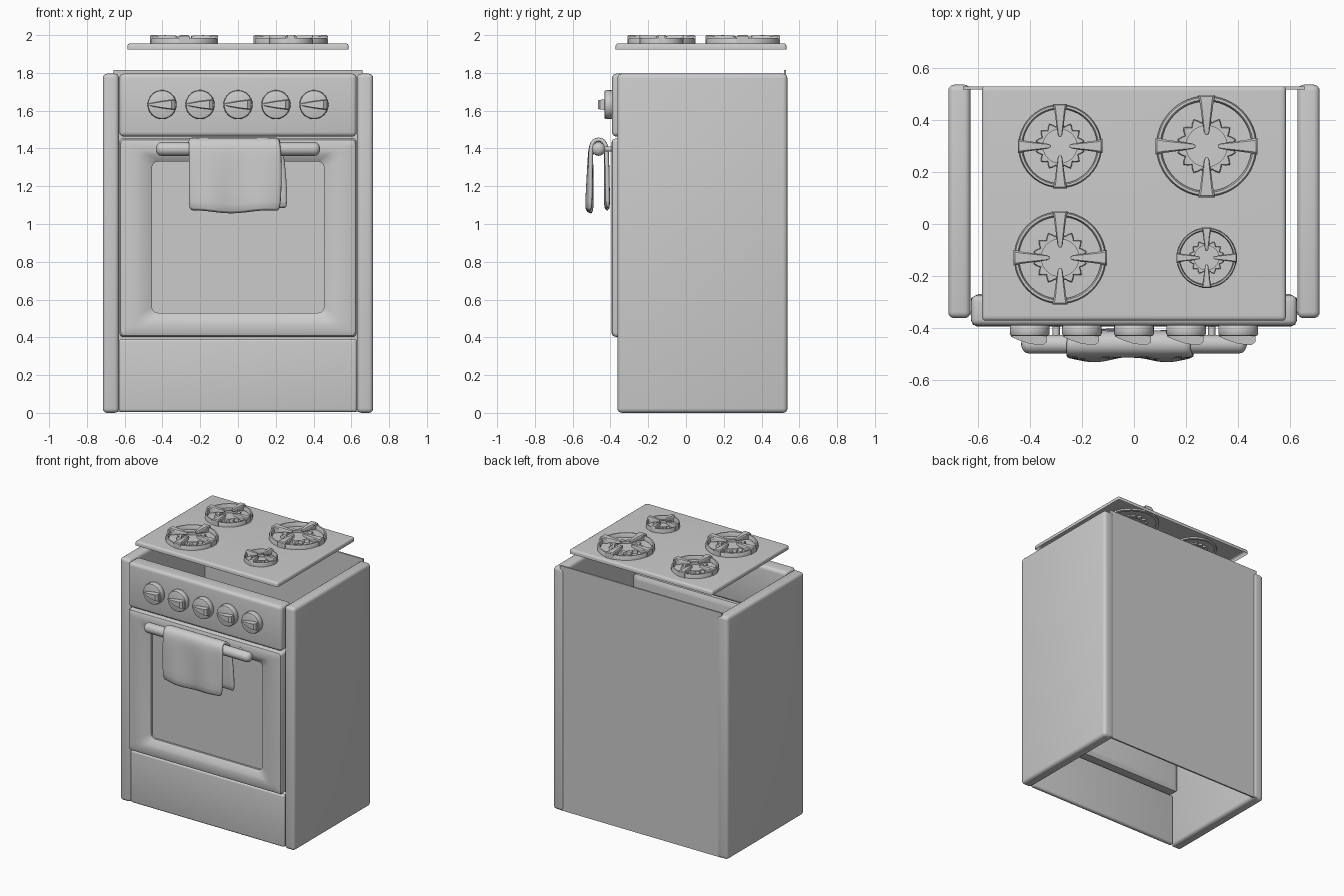
import bpy, bmesh
from math import sin, cos, pi
from mathutils import Vector

if "Cube" in bpy.data.objects:
    bpy.data.objects.remove(bpy.data.objects["Cube"])


def finish(name, bm, angle=35):
    bmesh.ops.recalc_face_normals(bm, faces=bm.faces)
    me = bpy.data.meshes.new(name)
    bm.to_mesh(me)
    bm.free()
    ob = bpy.data.objects.new(name, me)
    bpy.context.collection.objects.link(ob)
    bpy.ops.object.select_all(action='DESELECT')
    ob.select_set(True)
    bpy.context.view_layer.objects.active = ob
    bpy.ops.object.shade_smooth_by_angle(angle=angle * pi / 180)
    return ob


def box(name, x0, x1, y0, y1, z0, z1, bevel=0.02, segs=4):
    bm = bmesh.new()
    bmesh.ops.create_cube(bm, size=1)
    for v in bm.verts:
        v.co = Vector(((x0 + x1) / 2 + v.co.x * (x1 - x0),
                       (y0 + y1) / 2 + v.co.y * (y1 - y0),
                       (z0 + z1) / 2 + v.co.z * (z1 - z0)))
    if bevel:
        bmesh.ops.bevel(bm, geom=bm.edges[:], offset=bevel, segments=segs,
                        profile=0.5, affect='EDGES')
    return finish(name, bm)


def loft(name, loops, start=True, end=True, wrap=False, angle=35):
    """Skin a list of equal-length point loops."""
    bm = bmesh.new()
    rows = [[bm.verts.new(p) for p in lp] for lp in loops]
    pairs = list(zip(rows, rows[1:])) + ([(rows[-1], rows[0])] if wrap else [])
    n = len(rows[0])
    for a, b in pairs:
        for i in range(n):
            j = (i + 1) % n
            bm.faces.new((a[i], a[j], b[j], b[i]))
    if start and not wrap:
        bm.faces.new(rows[0])
    if end and not wrap:
        bm.faces.new(rows[-1])
    return finish(name, bm, angle)


def circle(r, n=32):
    return [(r * cos(2 * pi * i / n), r * sin(2 * pi * i / n)) for i in range(n)]


def rrect(u0, u1, v0, v1, r, k=5):
    pts = []
    for q, (cu, cv) in enumerate([(u1 - r, v1 - r), (u0 + r, v1 - r),
                                  (u0 + r, v0 + r), (u1 - r, v0 + r)]):
        for i in range(k + 1):
            a = pi / 2 * (q + i / k)
            pts.append((cu + r * cos(a), cv + r * sin(a)))
    return pts


# Carcass: side panels, thin back, open top and bottom
for s, side in ((-1, "left"), (1, "right")):
    xa, xb = sorted((s * 0.63, s * 0.716))
    box(f"{side}_side_panel", xa, xb, -0.363, 0.537, 0, 1.796, 0.024)
box("back_panel", -0.66, 0.66, 0.518, 0.53, 0.004, 1.814, 0)

# Front: drawer, control panel
box("drawer_front", -0.63, 0.63, -0.362, -0.325, 0.005, 0.392, 0.015)
box("control_panel", -0.628, 0.628, -0.392, -0.275, 1.463, 1.796, 0.024)

# Oven door with sloped window recess: (half width, z0, z1, corner radius, y)
door = [(0.60, 0.43, 1.425, 0.01, -0.27), (0.628, 0.402, 1.453, 0.02, -0.285),
        (0.628, 0.402, 1.453, 0.02, -0.372), (0.621, 0.409, 1.446, 0.02, -0.388),
        (0.605, 0.425, 1.43, 0.02, -0.395), (0.535, 0.47, 1.385, 0.04, -0.395),
        (0.51, 0.488, 1.368, 0.04, -0.391), (0.465, 0.521, 1.339, 0.035, -0.372),
        (0.455, 0.53, 1.33, 0.03, -0.366), (0.455, 0.53, 1.33, 0.03, -0.352)]
loft("oven_door", [[(u, y, v) for u, v in rrect(-w, w, z0, z1, r)]
                   for w, z0, z1, r, y in door])

# Control knobs: turned body plus wedge-shaped grip
for i in range(5):
    kx, kz = -0.402 + 0.201 * i, 1.632
    body = [(0.068, -0.38), (0.076, -0.392), (0.077, -0.422), (0.073, -0.43), (0.068, -0.432)]
    loft(f"knob_{i + 1}", [[(kx + u, y, kz + v) for u, v in circle(r)] for r, y in body])
    grip = [(-0.073, 0.003, -0.434), (-0.045, 0.008, -0.447), (0.0, 0.016, -0.462),
            (0.05, 0.022, -0.467), (0.066, 0.025, -0.455)]
    loft(f"knob_grip_{i + 1}",
         [[(kx + u, -0.425, kz - h - 0.004), (kx + u, -0.425, kz + h + 0.004),
           (kx + u, y, kz + h), (kx + u, y, kz - h)] for u, h, y in grip])

# Door handle: rounded bar on two short posts
HY, HZ, HR = -0.463, 1.397, 0.036
ends = [(0.435 - HR * (1 - sin(a)) * 0.8, HR * cos(a))
        for a in (0, pi / 8, pi / 4, pi * 3 / 8, pi * 0.47)]
sections = [(-x, r) for x, r in reversed(ends)] + ends
loft("handle_bar", [[(x, HY + u, HZ + v) for u, v in circle(r, 24)] for x, r in sections])
for s, side in ((-1, "left"), (1, "right")):
    loft(f"{side}_handle_post", [[(s * 0.30 + u, y, HZ + v) for u, v in circle(0.014, 16)]
                                 for y in (HY, -0.385)])

# Towel draped over the bar, wavier toward its hems
path = [(-0.512, 1.06), (-0.51, 1.16), (-0.508, 1.26), (-0.506, 1.35), (-0.503, 1.415),
        (-0.488, 1.441), (-0.463, 1.449), (-0.436, 1.441), (-0.423, 1.415),
        (-0.42, 1.35), (-0.42, 1.26), (-0.419, 1.16), (-0.418, 1.075)]
bm = bmesh.new()
grid, NX = [], 16
for k, (y, z) in enumerate(path):
    t = k / (len(path) - 1)
    drop = max(0, (1.43 - z) / 0.37)
    back = max(0, (t - 0.5) * 2)
    x0 = -0.262 + 0.02 * back
    x1 = 0.225 + 0.035 * back + 0.008 * sin(t * 9)
    row = []
    for i in range(NX + 1):
        f = i / NX
        wave = (0.013 if t < 0.5 else 0.006) * drop * sin(f * 11 + 2.2 + t * 2)
        hem = 0.008 * drop * sin(f * 8 + 1)
        row.append(bm.verts.new((x0 + (x1 - x0) * f, y + wave, z + hem)))
    grid.append(row)
for a, b in zip(grid, grid[1:]):
    for i in range(NX):
        bm.faces.new((a[i], a[i + 1], b[i + 1], b[i]))
towel = finish("towel", bm, 180)
sol = towel.modifiers.new("thickness", 'SOLIDIFY')
sol.thickness, sol.offset = 0.024, 0
sub = towel.modifiers.new("smooth", 'SUBSURF')
sub.levels = sub.render_levels = 1

# Cooktop: shallow tray, open underneath
tray = [(0.0, 1.925), (0.0, 1.944), (0.003, 1.951), (0.009, 1.955), (0.018, 1.956)]
loft("cooktop", [[(u, v, z) for u, v in rrect(-0.585 + d, 0.585 - d, -0.372 + d, 0.531 - d, 0.012)]
                 for d, z in tray], start=False)

# Burners: outer ring, four tapered prongs, toothed flame ring
burners = {"back_left": (-0.285, 0.30, 0.163), "back_right": (0.28, 0.30, 0.197),
           "front_left": (-0.285, -0.13, 0.18), "front_right": (0.28, -0.13, 0.117)}
for pos, (cx, cy, R) in burners.items():
    ring = [(0.985, 1.945), (0.985, 1.976), (0.96, 1.986), (0.91, 1.986),
            (0.88, 1.976), (0.88, 1.945)]
    loft(f"{pos}_grate_ring", [[(cx + u, cy + v, z) for u, v in circle(R * f, 48)]
                               for f, z in ring], wrap=True)
    # (distance, half width, bottom z, top z) along a prong
    prong = [(1.0, 0.165, 1.95, 1.994), (0.97, 0.16, 1.95, 2.0), (0.82, 0.13, 1.957, 2.0),
             (0.5, 0.085, 1.976, 1.999), (0.28, 0.055, 1.98, 1.997), (0.22, 0.025, 1.983, 1.994)]
    for q in range(4):
        c, s = cos(q * pi / 2), sin(q * pi / 2)
        loft(f"{pos}_prong_{q + 1}",
             [[(cx + R * (d * c - e * s), cy + R * (d * s + e * c), z)
               for e, z in ((-w, zb), (w, zb), (w, zt - 0.006), (w * 0.75, zt),
                            (-w * 0.75, zt), (-w, zt - 0.006))]
              for d, w, zb, zt in prong])
    teeth = [0.47, 0.53, 0.585, 0.53] * 14
    n = len(teeth)

    def star(scale, z, r=None):
        return [(cx + R * (r or t * scale) * cos(2 * pi * i / n),
                 cy + R * (r or t * scale) * sin(2 * pi * i / n), z)
                for i, t in enumerate(teeth)]
    loft(f"{pos}_flame_ring", [star(1, 1.945), star(1, 1.97), star(0.96, 1.974),
                               star(1, 1.974, 0.40), star(1, 1.945, 0.40)], wrap=True)
